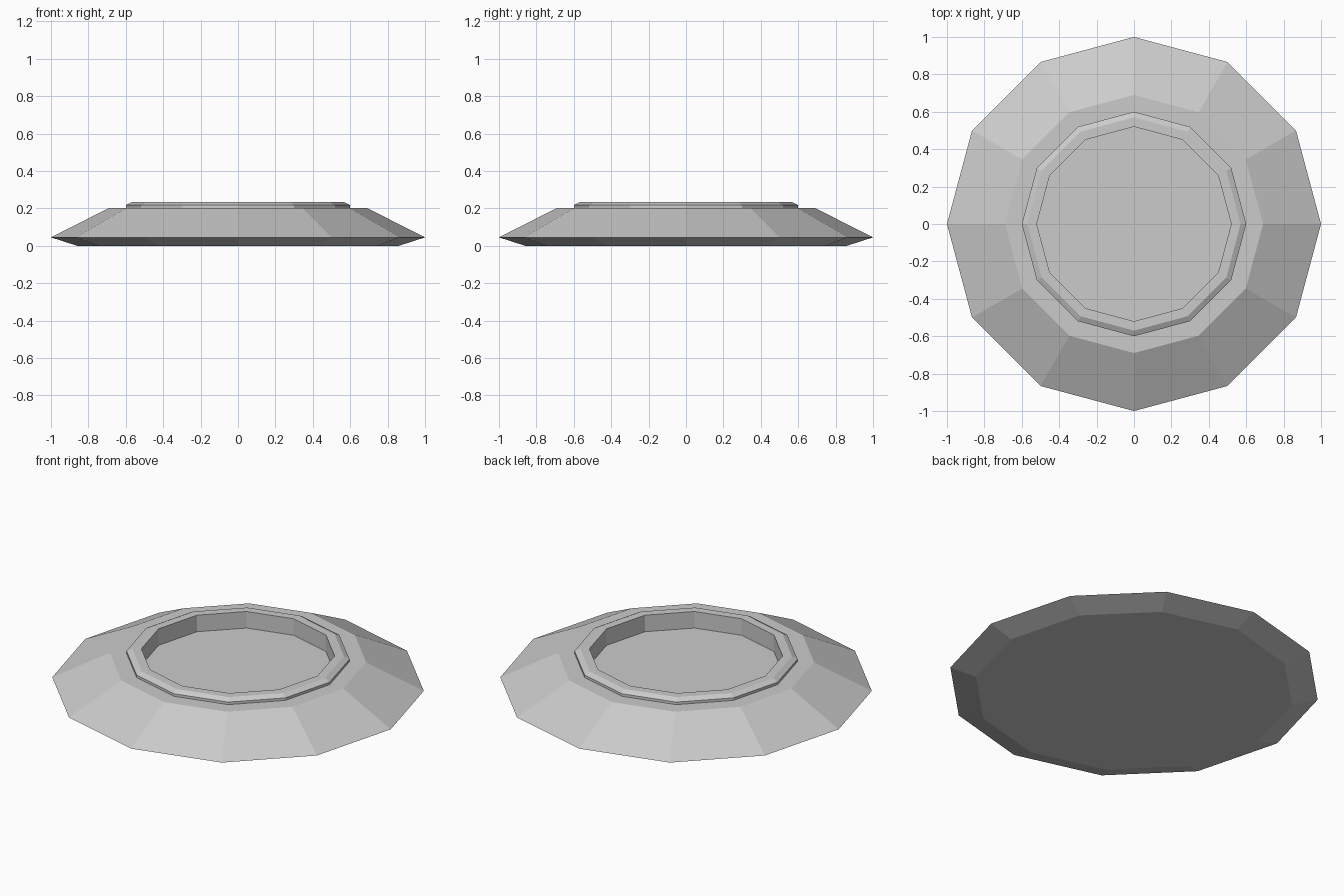
import bpy, bmesh
from math import cos, sin, tau

if "Cube" in bpy.data.objects:
    bpy.data.objects.remove(bpy.data.objects["Cube"])

SIDES = 12


def lathe(name, profile, cap_start=False, cap_end=False):
    """Revolve (radius, z) points into a flat-faced polygonal solid."""
    bm = bmesh.new()
    rings = [[bm.verts.new((r * cos(tau * i / SIDES), r * sin(tau * i / SIDES), z))
              for i in range(SIDES)] for r, z in profile]
    for a, b in zip(rings, rings[1:]):
        for i in range(SIDES):
            j = (i + 1) % SIDES
            bm.faces.new((a[i], a[j], b[j], b[i]))
    if cap_start:
        bm.faces.new(rings[0][::-1])
    if cap_end:
        bm.faces.new(rings[-1])
    mesh = bpy.data.meshes.new(name)
    bm.to_mesh(mesh)
    bm.free()
    obj = bpy.data.objects.new(name, mesh)
    bpy.context.collection.objects.link(obj)
    return obj


# Sloped base with a recessed well in its top
lathe("base", [(0.86, 0.0), (1.0, 0.045), (0.69, 0.202), (0.52, 0.202), (0.52, 0.135)],
      cap_start=True, cap_end=True)

# Raised, bevelled collar around the well
lathe("collar", [(0.60, 0.202), (0.60, 0.217), (0.57, 0.233), (0.52, 0.233), (0.52, 0.202)])
